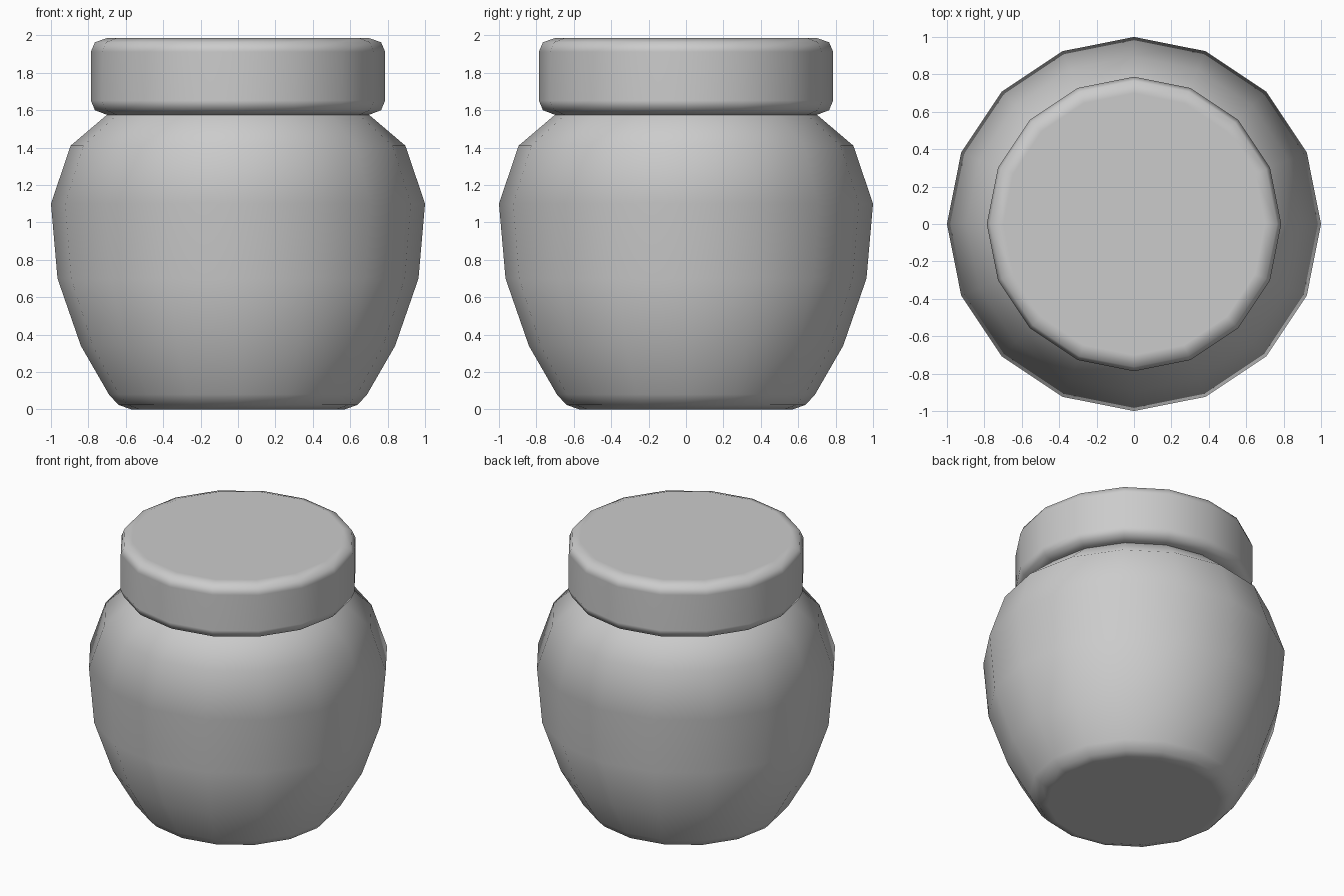
import bpy, bmesh, math

if "Cube" in bpy.data.objects:
    bpy.data.objects.remove(bpy.data.objects["Cube"])

SIDES = 16


def lathe(name, profile, cap_bottom=True, cap_top=True):
    """Spin an (r, z) profile, listed bottom to top, into a 16-sided solid."""
    bm = bmesh.new()
    rings = []
    for r, z in profile:
        rings.append([bm.verts.new((r * math.cos(2 * math.pi * i / SIDES),
                                    r * math.sin(2 * math.pi * i / SIDES), z))
                      for i in range(SIDES)])
    for low, high in zip(rings, rings[1:]):
        for i in range(SIDES):
            j = (i + 1) % SIDES
            bm.faces.new((low[i], low[j], high[j], high[i]))
    if cap_bottom:
        bm.faces.new(rings[0][::-1])
    if cap_top:
        bm.faces.new(rings[-1])
    for f in bm.faces:
        f.smooth = True
    mesh = bpy.data.meshes.new(name)
    bm.to_mesh(mesh)
    bm.free()
    obj = bpy.data.objects.new(name, mesh)
    bpy.context.collection.objects.link(obj)
    # keeps the flat caps evenly shaded beside the rounded rims
    weighted = obj.modifiers.new("weighted_normals", 'WEIGHTED_NORMAL')
    weighted.weight = 80
    return obj


# Rounded pot, open at the neck under the lid
lathe("jar_body", [(0.57, 0.0), (0.64, 0.025), (0.69, 0.08), (0.84, 0.34),
                   (0.965, 0.70), (1.0, 1.10), (0.895, 1.41), (0.695, 1.58)],
      cap_top=False)

# Lid with rounded rims
lathe("lid", [(0.70, 1.575), (0.765, 1.60), (0.787, 1.652),
              (0.787, 1.912), (0.765, 1.963), (0.70, 1.986)])
